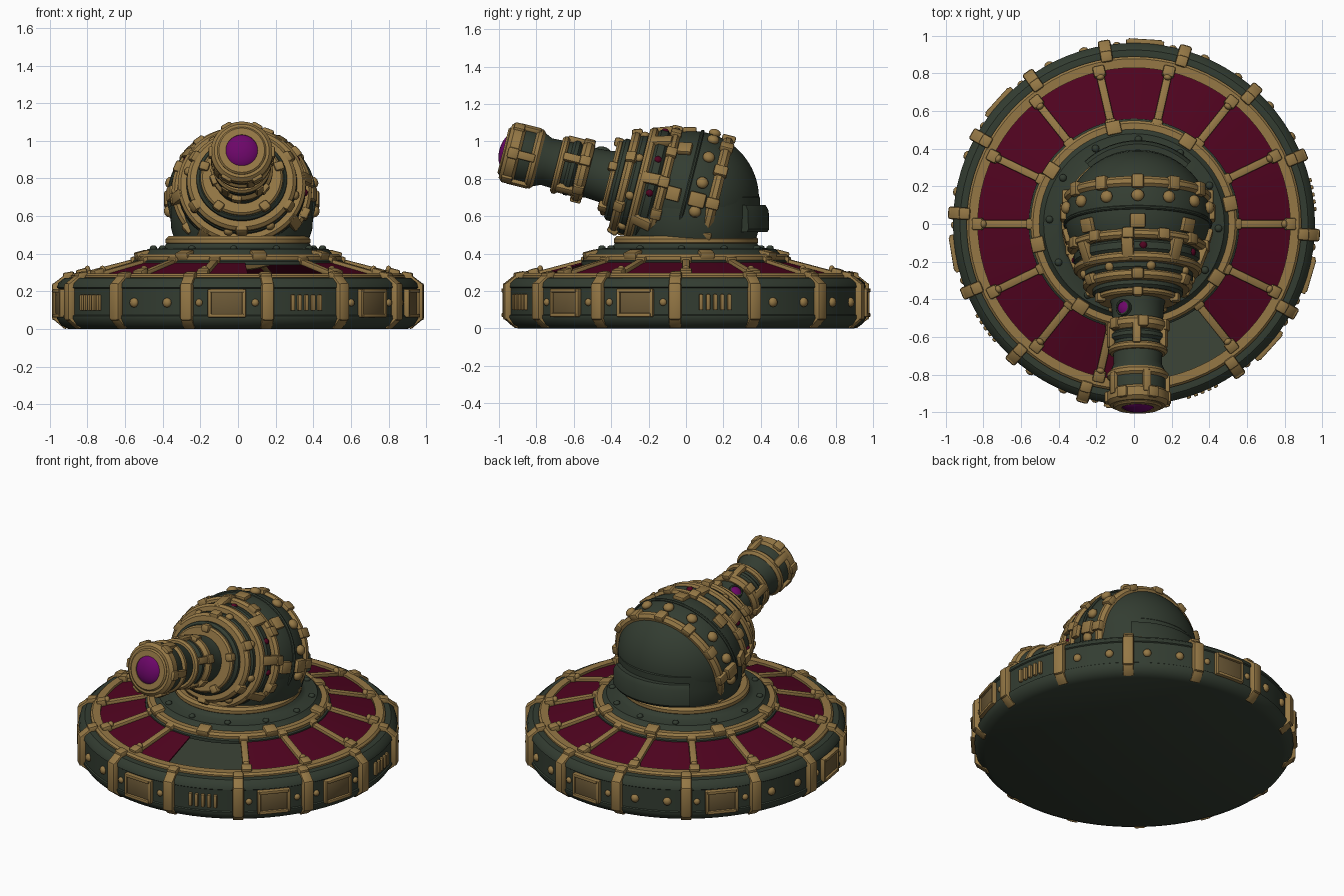
import bpy, bmesh, math
from mathutils import Matrix

if "Cube" in bpy.data.objects:
    bpy.data.objects.remove(bpy.data.objects["Cube"])

def material(name, c):
    m = bpy.data.materials.new(name)
    m.diffuse_color = (*c, 1)
    m.use_nodes = True
    m.node_tree.nodes["Principled BSDF"].inputs["Base Color"].default_value = m.diffuse_color
    return m

GREEN = material("dark green", (.033, .046, .031))
GOLD = material("old gold", (.30, .187, .06))
BRASS = material("dark brass", (.15, .1, .038))
RED = material("crimson", (.08, .001, .014))
PURPLE = material("purple glass", (.15, .002, .14))
PALE = material("bare green plate", (.046, .058, .038))

I = Matrix()
rad = math.radians
# head frame: local z runs along the barrel, local y points up; the head is slightly wide
HEAD = Matrix.Translation((.02, .03, .695)) @ Matrix.Rotation(rad(75.8), 4, 'X')
WIDE = HEAD @ Matrix.Diagonal((1.07, 1, 1, 1))

def finish(name, bm, mat, M=I, angle=35):
    bmesh.ops.recalc_face_normals(bm, faces=bm.faces)
    bm.transform(M)
    me = bpy.data.meshes.new(name)
    bm.to_mesh(me)
    bm.free()
    me.materials.append(mat)
    ob = bpy.data.objects.new(name, me)
    bpy.context.collection.objects.link(ob)
    bpy.ops.object.select_all(action='DESELECT')
    ob.select_set(True)
    bpy.context.view_layer.objects.active = ob
    bpy.ops.object.shade_smooth_by_angle(angle=rad(angle))
    return ob

def lathe(name, prof, mat, M=I, n=84, closed=False, a0=0, a1=360, clip=None):
    """Sweep an (r, z) profile about local z, fully or over an arc."""
    bm = bmesh.new()
    full = a1 - a0 >= 360
    cols = []
    for i in range(n if full else n + 1):
        a = rad(a0 + (a1 - a0) * i / n)
        cols.append([bm.verts.new((r * math.cos(a), r * math.sin(a), z)) for r, z in prof])
    k = len(prof)
    for i in range(n):
        A, B = cols[i], cols[(i + 1) % len(cols)]
        for j in range(k if closed else k - 1):
            bm.faces.new((A[j], B[j], B[(j + 1) % k], A[(j + 1) % k]))
    if closed and not full:
        bm.faces.new(cols[0])
        bm.faces.new(cols[-1])
    bmesh.ops.remove_doubles(bm, verts=bm.verts, dist=1e-5)
    if clip is not None:
        bm.transform(M)
        M = I
        bmesh.ops.bisect_plane(bm, geom=bm.verts[:] + bm.edges[:] + bm.faces[:],
                               plane_co=(0, 0, clip), plane_no=(0, 0, 1), clear_inner=True)
    return finish(name, bm, mat, M)

def ring(name, t, r0, r1, w, mat, M=I):
    """Band with rounded outer corners, centred at height t."""
    h, c = w / 2, min(w, r1 - r0) * .3
    lathe(name, [(r0, t - h), (r1 - c, t - h), (r1, t - h + c), (r1, t + h - c),
                 (r1 - c, t + h), (r0, t + h)], mat, M, closed=True)

def blocks(name, items, mat, M=I, bevel=.25):
    """Bevelled boxes: (angle, r, z, (radial, tangential, axial), tilt)."""
    bm = bmesh.new()
    for ang, r, z, s, tilt in items:
        b = bmesh.new()
        bmesh.ops.create_cube(b, size=1)
        b.transform(Matrix.Diagonal((*s, 1)))
        bmesh.ops.bevel(b, geom=b.edges[:], offset=min(s) * bevel, segments=2,
                        affect='EDGES', profile=.5)
        b.transform(Matrix.Rotation(rad(ang), 4, 'Z') @ Matrix.Translation((r, 0, z))
                    @ Matrix.Rotation(rad(tilt), 4, 'Y'))
        tmp = bpy.data.meshes.new("tmp")
        b.to_mesh(tmp)
        b.free()
        bm.from_mesh(tmp)
        bpy.data.meshes.remove(tmp)
    return finish(name, bm, mat, M)

def studs(name, items, mat, M=I):
    """Domed bolts: (angle, r, z, size, tilt)."""
    bm = bmesh.new()
    for ang, r, z, s, tilt in items:
        T = (Matrix.Rotation(rad(ang), 4, 'Z') @ Matrix.Translation((r, 0, z))
             @ Matrix.Rotation(rad(tilt), 4, 'Y'))
        bmesh.ops.create_uvsphere(bm, u_segments=10, v_segments=6, radius=s,
                                  matrix=T @ Matrix.Diagonal((.75, 1, 1, 1)))
    return finish(name, bm, mat, M, 50)

STEP = 360 / 14

# --- hollow round base with a hole where a panel is missing ---
lathe("base_drum", [(0, 0), (.9, 0), (.94, .02), (.962, .055), (.962, .07), (.955, .075), (.955, .215),
                    (.962, .22), (.955, .245), (.925, .27), (.86, .275), (.84, .268)], GREEN)
lathe("base_floor", [(0, .004), (.9, .004)], PALE)
ring("base_top_rail", .275, .83, .89, .04, GOLD)
for i in range(14):
    a0, a1 = i * STEP, (i + 1) * STEP
    if i == 11:           # missing panel
        continue
    if i == 10:           # broken panel
        a1 -= 9
    lathe(f"cone_panel_{i}", [(.84, .268), (.84, .277), (.52, .362), (.52, .353)], RED,
          n=6, closed=True, a0=a0, a1=a1)
spokes = [i * STEP for i in range(14) if i != 11]
blocks("cone_spokes", [(a, .685, .323, (.34, .042, .03), 14.5) for a in spokes], GOLD)
blocks("spoke_feet", [(a, .83, .297, (.06, .065, .045), 14.5) for a in spokes]
       + [(a, .545, .365, (.05, .06, .045), 14.5) for a in spokes], GOLD)
studs("spoke_bolts", [(a, .80, .315, .022, 0) for a in spokes], GOLD)

# --- outer straps and bay details ---
straps = [-3.5 + STEP * i for i in range(14)]
blocks("rim_straps", [(a, .962, .145, (.055, .068, .2), 0) for a in straps]
       + [(a, .942, .25, (.085, .064, .035), 38) for a in straps]
       + [(a, .94, .035, (.08, .064, .03), -40) for a in straps]
       + [(a, .9, .28, (.06, .064, .045), 10) for a in straps], GOLD)
kinds = "VBBFBFBFVBFVFF"
frames, plates, bars, bolts = [], [], [], []
for k, kind in enumerate(kinds):
    c = straps[k] + STEP / 2
    if kind == 'F':
        for s in (-1, 1):
            frames.append((c + s * 5.4, .962, .137, (.04, .02, .15), 0))
            frames.append((c, .964, .137 + s * .066, (.04, .18, .02), 0))
        plates.append((c, .957, .137, (.025, .17, .12), 0))
        bolts += [(c - 9, .958, .14, .02, 0), (c + 9, .958, .14, .02, 0)]
    elif kind == 'V':
        bars += [(c + (j - 2) * 2.3, .958, .14, (.03, .022, .085), 0) for j in range(5)]
    else:
        bolts += [(c - 6, .958, .14, .026, 0), (c + 6, .958, .14, .026, 0)]
blocks("rim_frames", frames, GOLD)
blocks("rim_plates", plates, BRASS)
blocks("vent_bars", bars, GOLD)
studs("rim_bolts", bolts, GOLD)

# --- turntable ---
lathe("turntable", [(.56, .34), (.56, .36), (.5, .40), (.48, .425), (.41, .43), (.39, .44),
                    (.36, .485), (0, .485)], GREEN)
ring("turntable_outer_ring", .375, .475, .55, .045, GOLD)
ring("turntable_inner_ring", .468, .33, .385, .05, GOLD)
blocks("turntable_clamps", [(i * 45 + 12, .52, .395, (.075, .08, .04), 14) for i in range(8)], GOLD)
studs("turntable_bolts", [(i * 30 + 27, .45, .43, .02, 90) for i in range(12)], GREEN)

# --- domed head ---
R = .36
lathe("head_dome", [(R * math.cos(rad(e)), R * math.sin(rad(e))) for e in range(-90, 61, 5)],
      GREEN, WIDE, 72, clip=.49)
lathe("head_skirt", [(.345, .48), (.36, .53), (.365, .6), (.365, .7), (.34, .73), (.3, .73), (.3, .48)],
      GREEN, Matrix.Translation((.02, .03, 0)) @ Matrix.Diagonal((1.04, 1, 1, 1)), closed=True)
lathe("rear_flap", [(.33, .515), (.405, .515), (.415, .53), (.412, .63), (.395, .66), (.33, .66)], GREEN,
      Matrix.Translation((.02, .03, 0)), 16, True, 47, 133)

# bands round the head: distance along axis, inner and outer radius, width, colour
for i, (t, r0, r1, w, mat) in enumerate([(-.115, .30, .364, .06, GOLD), (.03, .32, .37, .02, GREEN),
        (.165, .28, .348, .05, GOLD), (.225, .20, .318, .09, GREEN), (.28, .18, .318, .05, GOLD),
        (.32, .15, .275, .06, GREEN), (.365, .13, .272, .055, GOLD),
        (.405, .13, .225, .05, GREEN), (.44, .12, .205, .035, GOLD)]):
    ring(f"head_band_{i}", t, r0, r1, w, mat, WIDE)

arc = range(-30, 211, 30)
blocks("head_band_clamps", [(a, .357, -.115, (.04, .06, .075), 0) for a in arc]
       + [(a + 8, .34, .165, (.04, .06, .06), 0) for a in arc], GOLD, WIDE)
blocks("collar_straps", [(i * 45 + 9, .315, .235, (.04, .06, .13), -20) for i in range(8)]
       + [(i * 60 + 30, .265, .365, (.05, .06, .06), -20) for i in range(6)]
       + [(i * 72 + 18, .195, .45, (.05, .05, .05), 0) for i in range(5)], GOLD, WIDE)
studs("collar_bolts", [(i * 45 + 31, .275, .325, .024, -20) for i in range(8)], GOLD, WIDE)
blocks("head_plates", [(a, .352, .10, (.03, .075, .075), -15) for a in range(0, 181, 45)], GOLD, WIDE)
studs("head_bolts", [(a, .368, -.035, .033, 0) for a in range(-10, 200, 25)], GOLD, WIDE)
studs("head_lights", [(a, .315, .225, .02, 0) for a in (-5, 30, 85, 150, 185)], RED, WIDE)
blocks("head_side_blocks", [(a, .365, -.03, (.04, .08, .09), 0) for a in (0, 180)], GOLD, WIDE)

# --- barrel ---
lathe("barrel_tube", [(.16, .3), (.15, .44), (.14, .48), (.135, .55), (.14, .60), (.135, .66), (.128, .8),
                      (.15, .85), (.15, .98), (.13, 1.0), (0, 1.0)], GREEN, HEAD, 48)
for i, (t, r, w) in enumerate([(.60, .165, .065), (.725, .157, .04), (.865, .163, .05), (.985, .165, .085)]):
    ring(f"barrel_ring_{i}", t, .1, r, w, GOLD, HEAD)
ring("barrel_mid_band", .66, .1, .15, .05, GREEN, HEAD)
blocks("barrel_straps", [(i * 72 + 20, .148, .66, (.035, .045, .12), 0) for i in range(5)]
       + [(i * 72, .155, .925, (.03, .045, .12), 0) for i in range(5)]
       + [(i * 60, .157, .985, (.04, .06, .06), 0) for i in range(6)]
       + [(i * 60 + 20, .157, .6, (.035, .055, .06), 0) for i in range(6)], GOLD, HEAD)
ring("muzzle_lip", 1.025, .085, .13, .03, GOLD, HEAD)

# --- purple lens and neck light ---
lathe("muzzle_lens", [(.1 * math.cos(rad(e)), 1.005 + .055 * math.sin(rad(e))) for e in range(0, 91, 10)],
      PURPLE, HEAD, 40)
NECK = HEAD @ Matrix.Rotation(rad(122), 4, 'Z') @ Matrix.Translation((.135, 0, .52)) @ Matrix.Rotation(rad(90), 4, 'Y')
ring("neck_light_rim", .005, .032, .043, .03, GREEN, NECK)
lathe("neck_light", [(.036, -.02), (.036, .01), (.02, .02), (0, .023)], PURPLE, NECK, 24)
